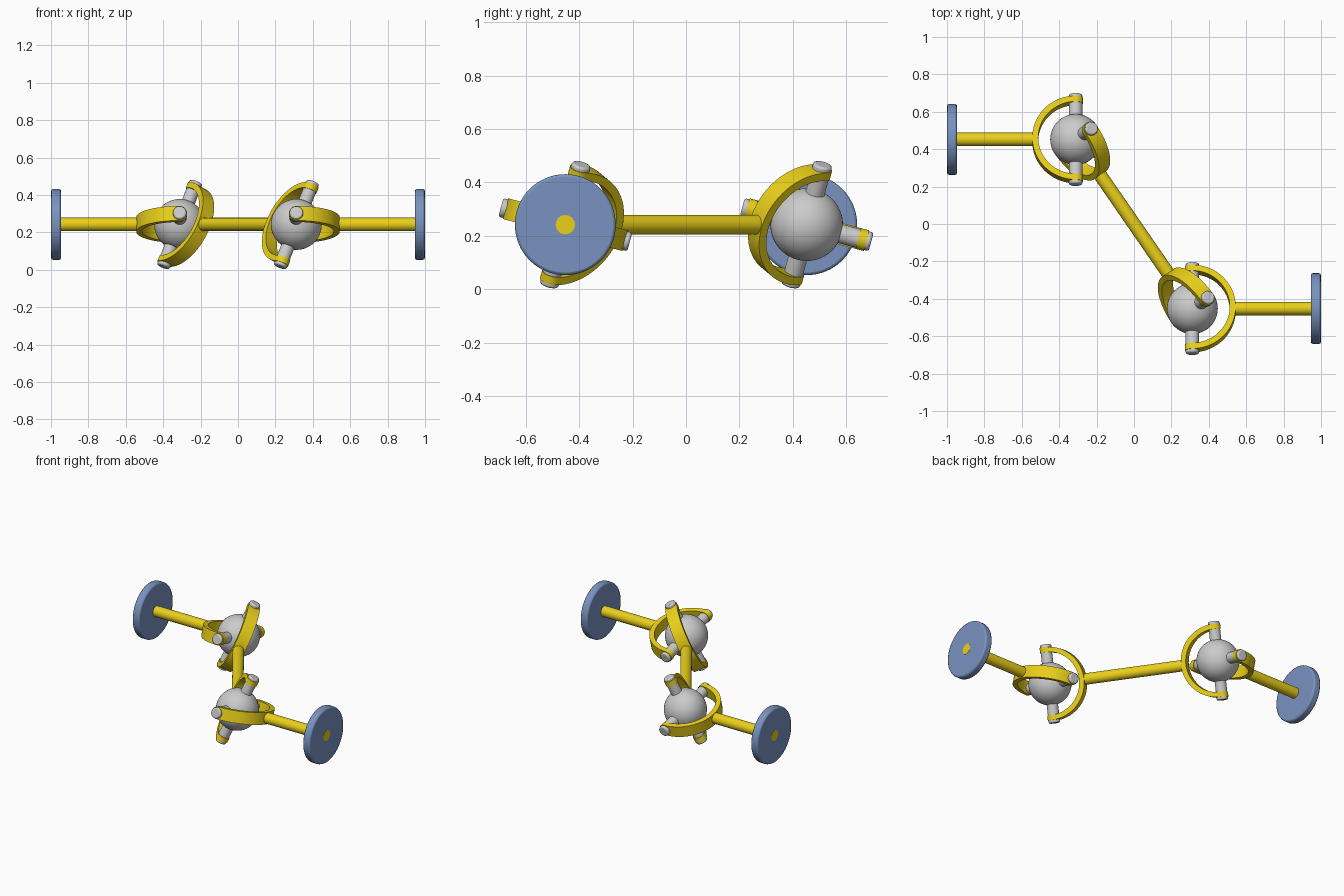
import bpy, bmesh, math
from mathutils import Vector, Matrix

if "Cube" in bpy.data.objects:
    bpy.data.objects.remove(bpy.data.objects["Cube"])

Z = 0.242
J1, J2 = Vector((-0.312, 0.452, Z)), Vector((0.312, -0.452, Z))
X = Vector((1, 0, 0))
MID = (J2 - J1).normalized()                       # middle shaft direction
tilt = math.radians(15)
PIN_A = Vector((0, math.cos(tilt), -math.sin(tilt)))  # pins of the outer yokes
PIN_B = MID.cross(PIN_A).normalized()              # pins of the middle yokes
R_OUT, R_IN, HALF_W = 0.232, 0.2, 0.04
SHAFT_R, PIN_R, PIN_L = 0.036, 0.036, 0.25


def material(name, color):
    m = bpy.data.materials.new(name)
    m.diffuse_color = color
    m.use_nodes = True
    m.node_tree.nodes["Principled BSDF"].inputs["Base Color"].default_value = m.diffuse_color
    return m


yellow = material("yellow", (0.82, 0.63, 0.01, 1))
blue = material("blue", (0.19, 0.29, 0.52, 1))


def finish(ob, name, mat=None):
    ob.name = name
    if mat:
        ob.data.materials.append(mat)
    bpy.ops.object.select_all(action='DESELECT')
    ob.select_set(True)
    bpy.context.view_layer.objects.active = ob
    bpy.ops.object.shade_smooth_by_angle(angle=math.radians(30))
    return ob


def rod(name, a, b, r, mat=None, bevel=0, sides=48):
    d = b - a
    bpy.ops.mesh.primitive_cylinder_add(vertices=sides, radius=r, depth=d.length,
                                        location=(a + b) / 2,
                                        rotation=d.to_track_quat('Z', 'Y').to_euler())
    ob = bpy.context.object
    if bevel:
        mod = ob.modifiers.new("bevel", 'BEVEL')
        mod.width, mod.segments = bevel, 2
    return finish(ob, name, mat)


def yoke(name, centre, back, pin):
    """Half ring bulging along 'back', with rounded ears around the pin axis."""
    path = []                                      # (point direction, straight offset, half width)
    ear = [math.radians(a) for a in range(0, 90, 10)] + [math.radians(88)]
    for t in reversed(ear):
        path.append((-90, -HALF_W * math.sin(t), HALF_W * math.cos(t)))
    for a in range(-85, 90, 5):
        path.append((a, 0, HALF_W))
    for t in ear:
        path.append((90, -HALF_W * math.sin(t), HALF_W * math.cos(t)))
    bm = bmesh.new()
    rings = []
    for a, off, w in path:
        c, s = math.cos(math.radians(a)), math.sin(math.radians(a))
        rings.append([bm.verts.new((r * c + off, r * s, h)) for r, h in
                      ((R_OUT, w), (R_OUT, -w), (R_IN, -w), (R_IN, w))])
    for p, q in zip(rings, rings[1:]):
        for i in range(4):
            j = (i + 1) % 4
            bm.faces.new((p[i], p[j], q[j], q[i]))
    bm.faces.new(rings[0])
    bm.faces.new(rings[-1][::-1])
    bmesh.ops.recalc_face_normals(bm, faces=bm.faces)
    axes = Matrix((back, pin, back.cross(pin))).transposed().to_4x4()
    bm.transform(Matrix.Translation(centre) @ axes)
    me = bpy.data.meshes.new(name)
    bm.to_mesh(me)
    bm.free()
    ob = bpy.data.objects.new(name, me)
    bpy.context.collection.objects.link(ob)
    finish(ob, name, yellow)


for label, c, side in (("left", J1, -1), ("right", J2, 1)):
    # central ball with its crossed pins
    bpy.ops.mesh.primitive_uv_sphere_add(segments=48, ring_count=24, radius=0.136, location=c)
    finish(bpy.context.object, label + "_hub_ball")
    for n, p in (("outer", PIN_A), ("inner", PIN_B)):
        rod(f"{label}_{n}_pin", c - p * PIN_L, c + p * PIN_L, PIN_R, None, 0.008, 32)
    # forks facing the outer shaft and the middle shaft
    yoke(label + "_outer_yoke", c, X * side, PIN_A)
    yoke(label + "_inner_yoke", c, MID * -side, PIN_B)
    # outer shaft and end flange
    end = Vector((side, c.y, c.z))
    rod(label + "_shaft", c + X * side * 0.215, end, SHAFT_R, yellow)
    rod(label + "_flange", end - X * side * 0.054, end - X * side * 0.001, 0.189, blue, 0.01, 64)

# middle shaft joining the two inner yokes
rod("middle_shaft", J1 + MID * 0.215, J2 - MID * 0.215, SHAFT_R, yellow)
